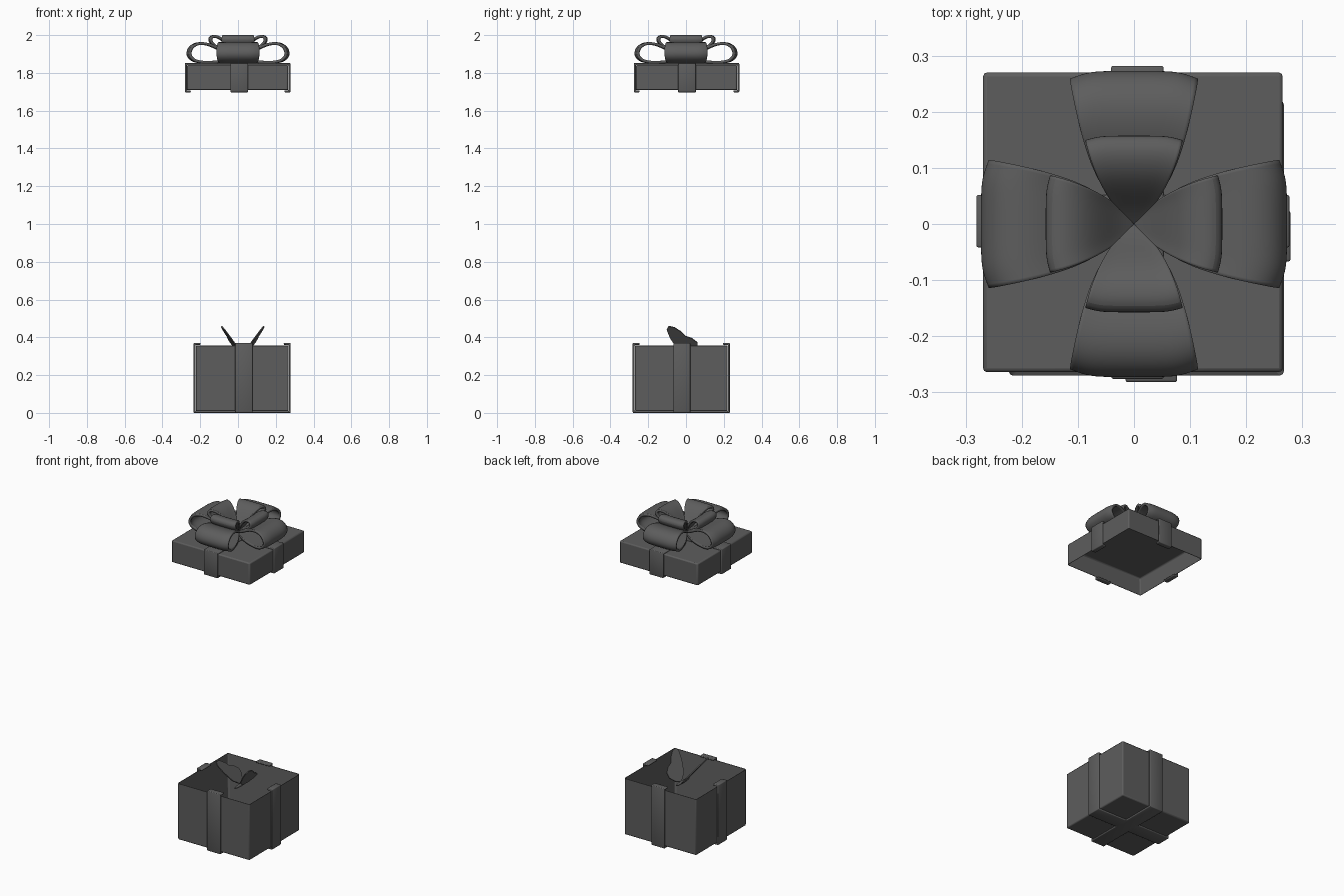
import bpy, bmesh
from math import cos, sin, pi, radians
from mathutils import Vector, Matrix

if "Cube" in bpy.data.objects:
    bpy.data.objects.remove(bpy.data.objects["Cube"])

# Dark grey shared by all parts
grey = bpy.data.materials.new("dark_grey")
grey.diffuse_color = (0.11, 0.11, 0.11, 1)
grey.use_nodes = True
grey.node_tree.nodes["Principled BSDF"].inputs["Base Color"].default_value = grey.diffuse_color


def add_object(name, me):
    ob = bpy.data.objects.new(name, me)
    bpy.context.collection.objects.link(ob)
    me.materials.append(grey)
    return ob


def add_mesh(name, verts, faces):
    me = bpy.data.meshes.new(name)
    me.from_pydata(verts, [], faces)
    me.update()
    return add_object(name, me)


def smooth(ob, angle=40):
    bpy.ops.object.select_all(action='DESELECT')
    bpy.context.view_layer.objects.active = ob
    ob.select_set(True)
    bpy.ops.object.shade_smooth_by_angle(angle=radians(angle))


def thicken(ob, amount):
    sol = ob.modifiers.new("thickness", 'SOLIDIFY')
    sol.thickness = amount
    sol.offset = 0
    sol.use_even_offset = True


def soften(ob, width):
    bev = ob.modifiers.new("soft_edges", 'BEVEL')
    bev.width = width
    bev.segments = 2


def open_box(name, cx, cy, half, z0, z1, wall, floor, open_top):
    """Hollow square box with softened edges, open at one end."""
    bm = bmesh.new()
    bmesh.ops.create_cube(bm, size=1)
    bmesh.ops.scale(bm, vec=(2 * half, 2 * half, z1 - z0), verts=bm.verts)
    bmesh.ops.translate(bm, vec=(cx, cy, (z0 + z1) / 2), verts=bm.verts)
    sign = 1 if open_top else -1
    bm.normal_update()
    mouth = [f for f in bm.faces if f.normal.z * sign > 0.5]
    # sink a cavity into the open end
    bmesh.ops.inset_region(bm, faces=mouth, thickness=wall)
    for v in mouth[0].verts:
        v.co.z -= sign * (z1 - z0 - floor)
    me = bpy.data.meshes.new(name)
    bm.to_mesh(me)
    bm.free()
    ob = add_object(name, me)
    soften(ob, 0.007)
    smooth(ob)


def band(name, path, width, cx, cy, turned):
    """Flat ribbon following an (s, z) path, along x or turned along y."""
    verts = []
    for s, z in path:
        for w in (-width / 2, width / 2):
            verts.append((cx + w, cy + s, z) if turned else (cx + s, cy + w, z))
    faces = [(2 * i, 2 * i + 1, 2 * i + 3, 2 * i + 2) for i in range(len(path) - 1)]
    ob = add_mesh(name, verts, faces)
    thicken(ob, 0.010)
    soften(ob, 0.004)
    smooth(ob)


def wrap_path(half, z_closed, z_open, wall):
    """Ribbon path hooked over one rim, round the closed end, to the other rim."""
    s = 1 if z_open > z_closed else -1
    r, inner, g = half + 0.007, half - wall + 0.003, 0.004 * s
    side = [(inner, z_open + g), (r, z_open + g), (r, z_closed - g)]
    return side + [(-a, z) for a, z in reversed(side)]


# Box and lid
BX, BY = 0.022, -0.025
LX, LY = -0.002, 0.003
open_box("box", BX, BY, 0.245, 0.009, 0.361, 0.028, 0.028, True)
open_box("lid", LX, LY, 0.267, 1.706, 1.843, 0.022, 0.035, False)

# Ribbons round box and lid
box_path = wrap_path(0.245, 0.009, 0.361, 0.028)
lid_path = wrap_path(0.267, 1.843, 1.706, 0.022)
band("box_ribbon_across", box_path, 0.090, BX, BY + 0.003, False)
band("box_ribbon_front_to_back", box_path, 0.092, BX + 0.009, BY, True)
band("lid_ribbon_across", lid_path, 0.094, LX, LY + 0.002, False)
band("lid_ribbon_front_to_back", lid_path, 0.094, LX + 0.008, LY, True)


# Bow loops: (radius, height, half width) profile, repeated four times
def bow_loop(name, profile, turn):
    cols = 8
    rot = Matrix.Rotation(turn, 3, 'Z')
    verts = []
    for r, z, w in profile:
        for j in range(cols + 1):
            t = j / cols * 2 - 1
            # rounded crown: the ribbon edges pull in slightly
            rr = r * (1 - 0.05 * t ** 6)
            verts.append(rot @ Vector((rr, w * t, z)))
    n = cols + 1
    faces = [(i * n + j, i * n + j + 1, (i + 1) * n + j + 1, (i + 1) * n + j)
             for i in range(len(profile) - 1) for j in range(cols)]
    ob = add_mesh(name, verts, faces)
    sub = ob.modifiers.new("smooth", 'SUBSURF')
    sub.levels = sub.render_levels = 2
    sol = ob.modifiers.new("thickness", 'SOLIDIFY')
    sol.thickness = 0.014
    sol.offset = 0
    smooth(ob, 50)


big = [(0, 1.860, .003), (.05, 1.860, .043), (.12, 1.858, .077), (.19, 1.855, .095),
       (.235, 1.862, .104), (.262, 1.882, .110), (.269, 1.908, .112), (.255, 1.937, .111),
       (.225, 1.956, .106), (.18, 1.957, .097), (.13, 1.940, .083), (.09, 1.917, .067),
       (.045, 1.890, .041), (0, 1.870, .003)]
small = [(0, 1.872, .003), (.04, 1.890, .038), (.085, 1.922, .062), (.125, 1.940, .078),
         (.145, 1.959, .084), (.153, 1.978, .085), (.145, 1.992, .084), (.122, 1.995, .078),
         (.090, 1.982, .066), (.060, 1.950, .050), (.032, 1.912, .032), (0, 1.882, .003)]
for k in range(4):
    bow_loop(f"bow_large_loop_{k + 1}", big, k * pi / 2)
    bow_loop(f"bow_small_loop_{k + 1}", small, k * pi / 2)

# Butterfly rising from the box: wing outline as (along y, outward)
outline = [(0, 0), (-.05, .04), (-.085, .11), (-.102, .165), (-.092, .188), (-.062, .18),
           (-.025, .150), (-.002, .120), (.03, .106), (.06, .078), (.062, .045), (.035, .012)]
FX, FY, FZ = 0.025, 0.0, 0.313
tilt = radians(51)
for side, label in ((-1, "left"), (1, "right")):
    pts = [(FX + side * (u * cos(tilt) + 0.15 * (y + 0.05)), FY + y, FZ + u * sin(tilt))
           for y, u in outline]
    wing = add_mesh(f"butterfly_{label}_wing", pts, [tuple(range(len(pts)))])
    thicken(wing, 0.006)

bpy.ops.mesh.primitive_uv_sphere_add(segments=16, ring_count=10, radius=1,
                                     location=(FX, FY - 0.005, FZ))
body = bpy.context.object
body.name = "butterfly_body"
body.scale = (0.009, 0.065, 0.009)
body.data.materials.append(grey)
smooth(body, 60)
